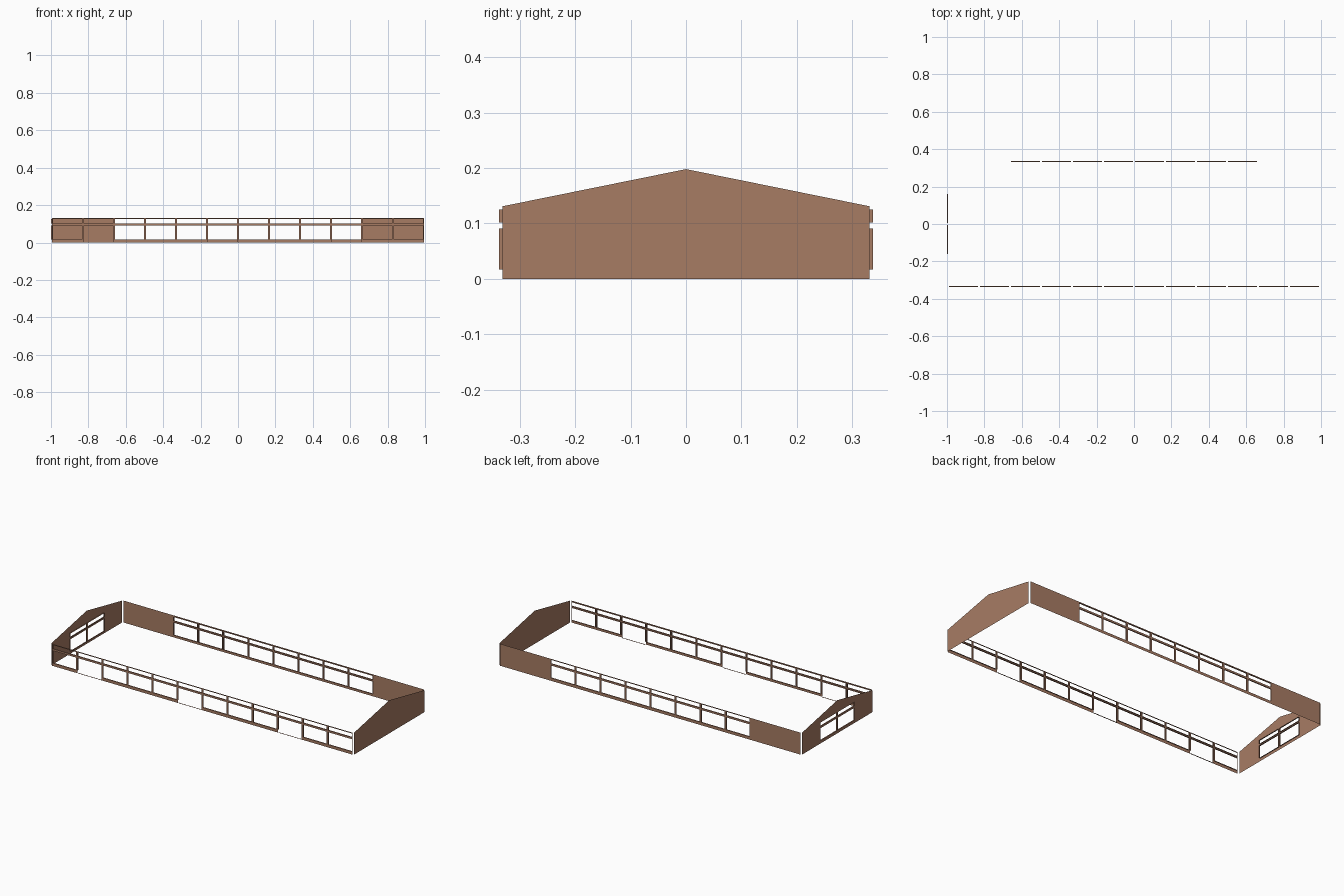
import bpy
import bmesh
from mathutils import Vector

if "Cube" in bpy.data.objects:
    bpy.data.objects.remove(bpy.data.objects["Cube"])

BAY = 0.1656            # structural bay width
POST = 0.005            # half width of a mullion
DEPTH = 0.0065          # depth of the window reveals
EAVE, RIDGE = 0.131, 0.198
SILL, TRANSOM_LO, TRANSOM_HI, HEAD = 0.017, 0.091, 0.102, 0.125

brown = bpy.data.materials.new("wall_brown")
brown.diffuse_color = (0.39, 0.20, 0.127, 1.0)
brown.use_nodes = True
brown.node_tree.nodes["Principled BSDF"].inputs["Base Color"].default_value = brown.diffuse_color


def build_wall(name, bays, origin, along, inward, gable=False):
    """bays: one letter per bay. S solid, W window, D doorway."""
    bm = bmesh.new()
    origin, along, inward = Vector(origin), Vector(along), Vector(inward)
    half = len(bays) * BAY / 2

    def point(u, z, d=0.0):
        return bm.verts.new(origin + along * u + inward * d + Vector((0, 0, z)))

    def panel(u0, u1, z0, z1):
        bm.faces.new([point(u0, z0), point(u1, z0), point(u1, z1), point(u0, z1)])

    def strip(a, b):
        # reveal strip running inward from edge a-b
        bm.faces.new([point(*a), point(*b), point(*b, DEPTH), point(*a, DEPTH)])

    for i, kind in enumerate(bays):
        u0 = -half + i * BAY
        u1 = u0 + BAY
        if kind == "S":
            panel(u0, u1, 0, EAVE)
            continue
        a, b = u0 + POST, u1 - POST
        # posts, head rail, transom
        panel(u0, a, 0, EAVE)
        panel(b, u1, 0, EAVE)
        panel(a, b, HEAD, EAVE)
        panel(a, b, TRANSOM_LO, TRANSOM_HI)
        # sill only below windows
        if kind == "W":
            panel(a, b, 0, SILL)
        bottom = SILL if kind == "W" else 0
        # reveals of the lower and upper openings
        for lo, jamb_lo, hi in ((bottom, SILL, TRANSOM_LO),
                                (TRANSOM_HI, TRANSOM_HI, HEAD)):
            strip((a, lo), (b, lo))
            strip((b, hi), (a, hi))
            strip((a, hi), (a, jamb_lo))
            strip((b, jamb_lo), (b, hi))

    # gable triangle above the eaves
    if gable:
        bm.faces.new([point(-half, EAVE), point(half, EAVE), point(0, RIDGE)])

    bmesh.ops.remove_doubles(bm, verts=bm.verts, dist=0.0001)
    mesh = bpy.data.meshes.new(name)
    bm.to_mesh(mesh)
    bm.free()
    mesh.materials.append(brown)
    obj = bpy.data.objects.new(name, mesh)
    bpy.context.collection.objects.link(obj)
    return obj


Y = 2 * BAY + DEPTH     # outer face of the long walls

# long walls
build_wall("front_wall", "WDWWWDWWWDWW", (0, -Y, 0), (1, 0, 0), (0, 1, 0))
build_wall("back_wall", "SSWWWWWWWWSS", (0, Y, 0), (-1, 0, 0), (0, -1, 0))
# gable walls
build_wall("right_gable", "SSSS", (1, 0, 0), (0, 1, 0), (-1, 0, 0), gable=True)
build_wall("left_gable", "SWWS", (-1, 0, 0), (0, -1, 0), (1, 0, 0), gable=True)
